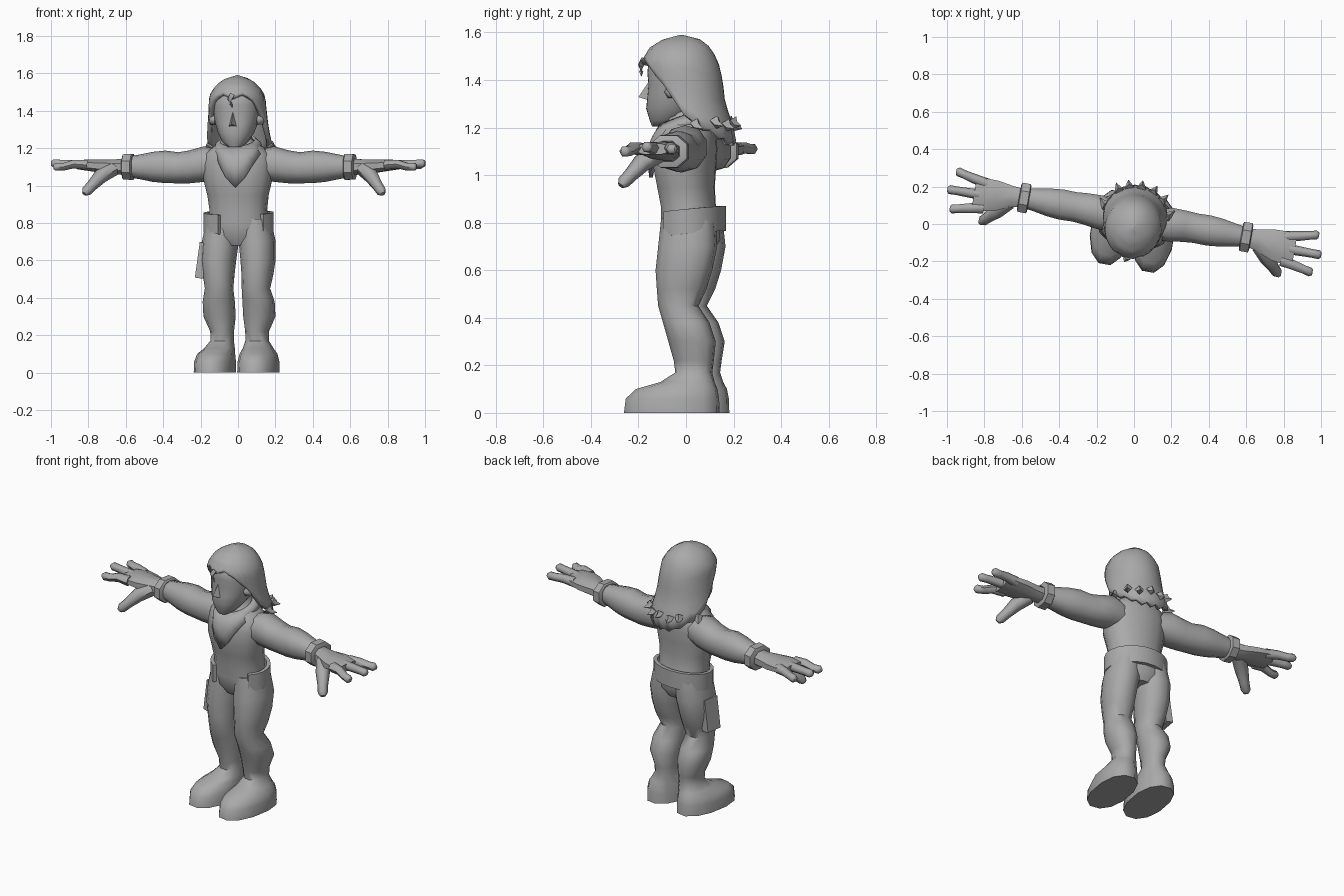
import bpy, bmesh, math
from mathutils import Matrix, Vector

TURN = Matrix.Rotation(math.radians(-10), 4, 'Z')   # whole figure is turned a little
grey = bpy.data.materials.new("plain_grey")
grey.diffuse_color = (0.4, 0.4, 0.4, 1)


def make(name, verts, faces, smooth=40, solid=0):
    """Build one part, turned with the figure."""
    mesh = bpy.data.meshes.new(name)
    mesh.from_pydata([TURN @ Vector(v) for v in verts], [], faces)
    bm = bmesh.new()
    bm.from_mesh(mesh)
    bmesh.ops.recalc_face_normals(bm, faces=bm.faces)
    bm.to_mesh(mesh)
    bm.free()
    mesh.materials.append(grey)
    ob = bpy.data.objects.new(name, mesh)
    bpy.context.collection.objects.link(ob)
    if solid:
        mod = ob.modifiers.new("thickness", 'SOLIDIFY')
        mod.thickness, mod.offset = solid, -1
    bpy.context.view_layer.objects.active = ob
    ob.select_set(True)
    bpy.ops.object.shade_smooth_by_angle(angle=math.radians(smooth))
    ob.select_set(False)
    return ob


def grid_faces(rows, cols, closed=True):
    return [(r * cols + c, r * cols + (c + 1) % cols,
             (r + 1) * cols + (c + 1) % cols, (r + 1) * cols + c)
            for r in range(rows - 1) for c in range(cols if closed else cols - 1)]


def loft(name, rings, axis='Z', n=12, power=0.9, side=1, smooth=50):
    """Rings are (position, centre a, radius a, centre b, radius b) along an axis."""
    verts = []
    for p, ca, ra, cb, rb in rings:
        for i in range(n):
            t = math.tau * (i + 0.5) / n
            c, s = math.cos(t), math.sin(t)
            a = ca + ra * math.copysign(abs(c) ** power, c)
            b = cb + rb * math.copysign(abs(s) ** power, s)
            verts.append((side * a, b, p) if axis == 'Z' else (side * p, a, b))
    faces = grid_faces(len(rings), n)
    faces += [tuple(range(n)), tuple(range((len(rings) - 1) * n, len(rings) * n))]
    return make(name, verts, faces, smooth)


def tube(name, points, n=6, side=1):
    """Tapered limb through (x, y, z, radius) points."""
    ps = [Vector(p[:3]) for p in points]
    verts = []
    for i, p in enumerate(ps):
        d = ps[min(i + 1, len(ps) - 1)] - ps[max(i - 1, 0)]
        q = d.to_track_quat('Z', 'Y')
        for k in range(n):
            t = math.tau * k / n
            v = p + q @ Vector((math.cos(t), math.sin(t), 0)) * points[i][3]
            verts.append((side * v.x, v.y, v.z))
    m = (len(ps) - 1) * n
    return make(name, verts, grid_faces(len(ps), n) + [tuple(range(n)), tuple(range(m, m + n))], 60)


def lerp(table, x):
    """Interpolate rows of (key, value, ...) with rising keys."""
    for lo, hi in zip(table, table[1:]):
        if x <= hi[0]:
            f = max(0, (x - lo[0]) / (hi[0] - lo[0]))
            return [a + (b - a) * f for a, b in zip(lo[1:], hi[1:])]
    return table[-1][1:]


# Torso with neck
TORSO = [(0.68, 0, 0.10, 0.025, 0.09), (0.73, 0, 0.165, 0.025, 0.12), (0.80, 0, 0.165, 0.02, 0.125),
         (0.87, 0, 0.155, 0.01, 0.115), (0.95, 0, 0.165, 0, 0.12), (1.03, 0, 0.185, -0.005, 0.13),
         (1.11, 0, 0.19, 0, 0.13), (1.17, 0, 0.18, 0.005, 0.12), (1.21, 0, 0.13, 0.01, 0.10),
         (1.25, 0, 0.075, 0, 0.08), (1.32, 0, 0.07, 0, 0.075)]
loft("torso", TORSO, n=14)

# Legs with shoes, arms, cuffs and hands
LEG = [(0.82, 0.085, 0.085, 0.025, 0.115), (0.70, 0.10, 0.097, 0.025, 0.125), (0.60, 0.107, 0.092, 0.01, 0.12),
       (0.52, 0.105, 0.083, 0.0, 0.105), (0.45, 0.10, 0.075, -0.015, 0.085), (0.38, 0.108, 0.085, 0.02, 0.098),
       (0.30, 0.108, 0.085, 0.045, 0.10), (0.22, 0.095, 0.062, 0.05, 0.085), (0.17, 0.095, 0.062, 0.05, 0.078),
       (0.13, 0.105, 0.08, 0.025, 0.115), (0.10, 0.115, 0.097, -0.02, 0.175), (0.06, 0.118, 0.106, -0.037, 0.20),
       (0.0, 0.118, 0.108, -0.04, 0.205)]
ARM = [(0.10, 0.02, 0.08, 1.11, 0.08), (0.19, 0.03, 0.095, 1.115, 0.095), (0.27, 0.035, 0.088, 1.10, 0.088),
       (0.33, 0.035, 0.083, 1.095, 0.083), (0.40, 0.035, 0.085, 1.10, 0.087), (0.47, 0.035, 0.078, 1.10, 0.08),
       (0.53, 0.035, 0.066, 1.10, 0.068), (0.60, 0.035, 0.055, 1.10, 0.055)]
CUFF = [(0.575, 0.035, 0.075, 1.10, 0.068), (0.58, 0.035, 0.085, 1.10, 0.075), (0.625, 0.035, 0.085, 1.10, 0.072),
        (0.63, 0.035, 0.07, 1.10, 0.062)]
PALM = [(0.60, 0.035, 0.05, 1.10, 0.048), (0.67, 0.03, 0.062, 1.10, 0.043), (0.75, 0.02, 0.088, 1.105, 0.038),
        (0.82, 0.015, 0.095, 1.11, 0.032), (0.87, 0.01, 0.088, 1.11, 0.024)]
FINGERS = [(0.075, 0.112, 0.985, 1.11), (0.012, 0.01, 1.015, 1.118), (-0.055, -0.09, 0.985, 1.10)]
for s, tag in ((1, "left"), (-1, "right")):
    loft(tag + "_leg", LEG, n=12, side=s)
    loft(tag + "_arm", ARM, 'X', n=10, side=s)
    loft(tag + "_cuff", CUFF, 'X', n=8, side=s, smooth=30)
    loft(tag + "_palm", PALM, 'X', n=8, side=s)
    for k, (y0, y1, x1, z1) in enumerate(FINGERS):
        tube(f"{tag}_finger_{k + 1}", [(0.81, y0, 1.11, 0.03), (0.88, y0 + (y1 - y0) * 0.4, 1.115, 0.026),
             (x1 - 0.05, y1 - (y1 - y0) * 0.25, z1, 0.023), (x1 - 0.012, y1, z1, 0.024),
             (x1, y1, z1, 0.014)], side=s)
    tube(tag + "_thumb", [(0.68, 0.0, 1.09, 0.042), (0.735, -0.06, 1.05, 0.04), (0.775, -0.10, 1.0, 0.03),
                          (0.80, -0.125, 0.97, 0.028), (0.81, -0.135, 0.955, 0.015)], side=s)
    # Ear
    tube(tag + "_ear", [(0.105, -0.045, 1.35, 0.03), (0.13, -0.035, 1.355, 0.033), (0.14, -0.03, 1.36, 0.02)], side=s)

# Head and nose
loft("head", [(1.205, 0, 0.035, -0.11, 0.035), (1.23, 0, 0.065, -0.09, 0.065), (1.28, 0, 0.095, -0.06, 0.11),
              (1.33, 0, 0.112, -0.045, 0.12), (1.38, 0, 0.122, -0.035, 0.125), (1.43, 0, 0.128, -0.03, 0.135),
              (1.48, 0, 0.125, -0.03, 0.13), (1.54, 0, 0.08, -0.02, 0.08)], n=14)
make("nose", [(-0.024, -0.155, 1.315), (0.024, -0.155, 1.315), (0, -0.155, 1.40), (0, -0.203, 1.328)],
     [(0, 1, 3), (1, 2, 3), (2, 0, 3), (0, 1, 2)], 60)

# Hair: columns run from the crown down to a hem that depends on the angle
HAIR = [(1.12, -0.10, 0.205, 0.15), (1.16, -0.11, 0.215, 0.17), (1.22, -0.13, 0.195, 0.178), (1.30, -0.16, 0.165, 0.165),
        (1.40, -0.18, 0.155, 0.155), (1.48, -0.188, 0.135, 0.15), (1.535, -0.155, 0.105, 0.115),
        (1.57, -0.10, 0.065, 0.07), (1.59, -0.025, -0.015, 0.004)]
HEM = [(0, 1.465), (25, 1.495), (45, 1.455), (62, 1.40), (75, 1.36), (85, 1.28), (100, 1.21), (125, 1.17),
       (150, 1.13), (180, 1.125)]
COLS, ROWS = 32, 11
verts = []
for r in range(ROWS):
    for c in range(COLS):
        a = math.tau * c / COLS
        d = math.degrees(min(a, math.tau - a))
        hem = lerp(HEM, d)[0] + (0.018 if c % 2 and d > 95 else 0)
        z = 1.59 - (1.59 - hem) * (r / (ROWS - 1)) ** 1.4
        front, back, half = lerp(HAIR, z)
        verts.append((half * math.sin(a), (front + back) / 2 - (back - front) / 2 * math.cos(a), z))
make("hair", verts, grid_faces(ROWS, COLS) + [tuple(range(COLS))], 60, solid=0.025)

# Pointed hair tips and forehead lock
for k, d in enumerate((-100, -140, -160, 178, 155, 132, 100)):
    a = math.radians(d)
    x, y = 0.165 * math.sin(a), 0.04 - 0.155 * math.cos(a)
    z = 1.20 + 0.012 * (k % 2)
    tube(f"hair_tip_{k + 1}", [(x, y, z + 0.02, 0.026), (x * 1.1, y + 0.015, z, 0.018),
                               (x * 1.25, y + 0.042, z - 0.005, 0.001)], n=4)
tube("forehead_lock", [(0.0, -0.18, 1.485, 0.018), (-0.012, -0.196, 1.46, 0.014), (-0.004, -0.192, 1.435, 0.009),
                       (0.004, -0.19, 1.415, 0.001)], n=4)

# Collar: puffed band around the neck that falls to a point on the chest
LOW = [(0, 0.99, 0.155, 0.02), (25, 1.08, 0.158, 0.075), (60, 1.17, 0.155, 0.125), (100, 1.215, 0.13, 0.13),
       (180, 1.22, 0.12, 0.13)]
N = 24
top, mid, low = [], [], []
for c in range(N):
    a = math.tau * c / N
    z, depth, half = lerp(LOW, math.degrees(min(a, math.tau - a)))
    sx, cy = math.sin(a), math.cos(a)
    t = (0.095 * sx, -0.015 - 0.10 * cy, 1.245 - 0.035 * cy)
    sgn = 1 if sx > 0 else -1
    b = (0.012 + (half * sgn if abs(sx) > 1e-4 else 0), -depth * cy, z)
    if cy < 0.3:
        b = (half * sx, -depth * cy, z)
    top.append(t)
    low.append(b)
    mid.append((t[0] * 0.6 + b[0] * 0.4 + 0.012 * sx, t[1] * 0.5 + b[1] * 0.5 - 0.02 * cy, (t[2] + b[2]) / 2))
make("collar", top + mid + low, grid_faces(3, N), 60, solid=0.015)

# Belt: thick strap, open at the front
verts, n = [], 17
for i in range(n):
    a = math.radians(52 + (332 - 52) * i / (n - 1))
    tilt = -0.014 * math.cos(a)
    for grow, z in ((0, 0.752), (0.022, 0.752), (0.022, 0.856), (0, 0.856)):
        verts.append(((0.168 + grow) * math.sin(a), 0.02 - (0.125 + grow) * math.cos(a), z + tilt))
make("belt", verts, grid_faces(n, 4) + [(0, 1, 2, 3), tuple(range(4 * n - 4, 4 * n))], 30)

# Holster: slanted box on the thigh
box = [(-0.19 + dx + 0.14 * dz, 0.0 + dy, 0.6 + dz - 0.14 * dx)
       for dx in (-0.022, 0.022) for dy in (-0.05, 0.05) for dz in (-0.095, 0.095)]
make("holster", box, [(0, 1, 3, 2), (4, 6, 7, 5), (0, 4, 5, 1), (2, 3, 7, 6), (0, 2, 6, 4), (1, 5, 7, 3)], 30)
